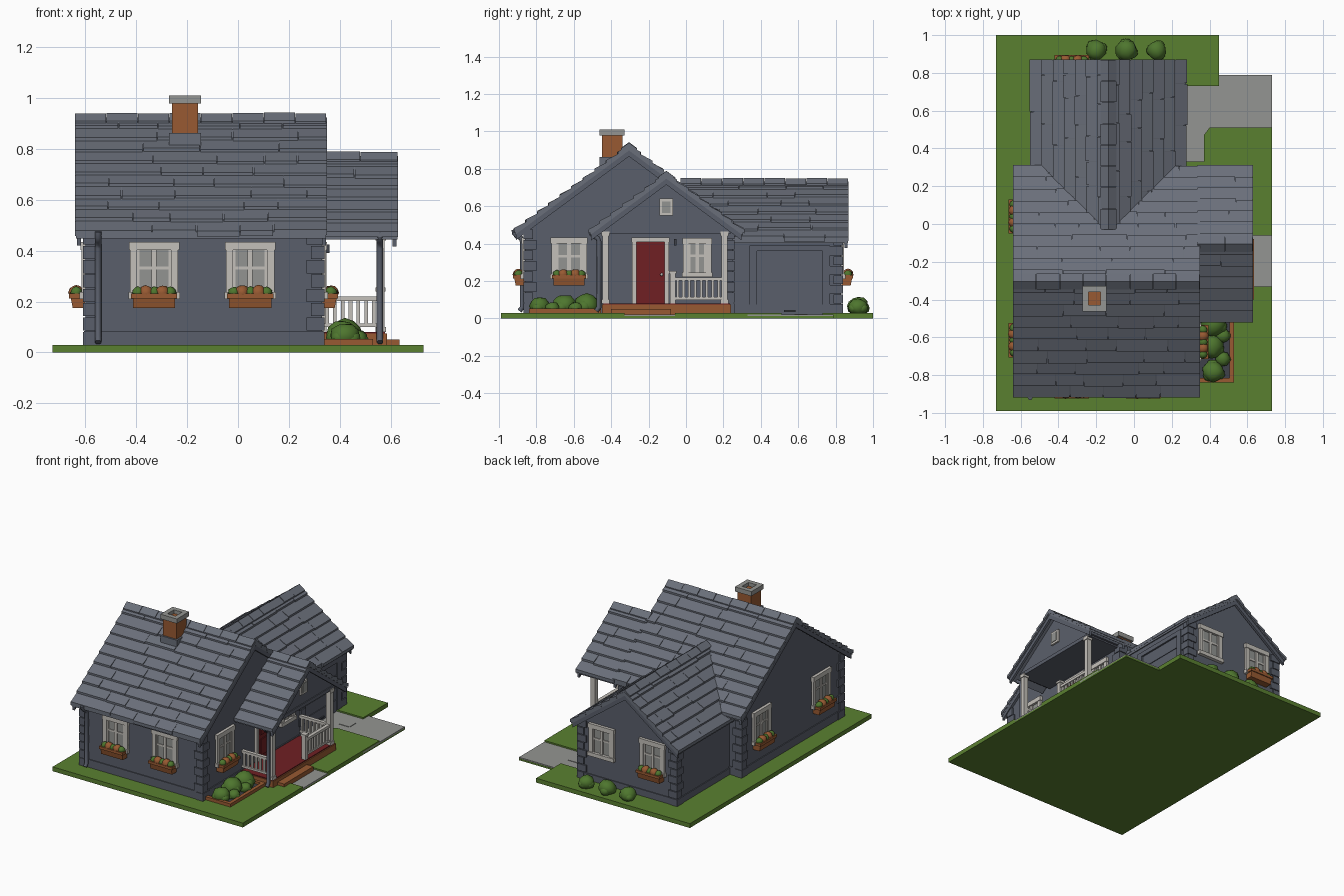
import bpy, bmesh, math, random
from mathutils import Matrix, Vector

if "Cube" in bpy.data.objects:
    bpy.data.objects.remove(bpy.data.objects["Cube"])

random.seed(4)


def material(name, rgb):
    m = bpy.data.materials.new(name)
    lin = [((c / 255 + 0.055) / 1.055) ** 2.4 for c in rgb]
    m.diffuse_color = (*lin, 1)
    m.use_nodes = True
    m.node_tree.nodes["Principled BSDF"].inputs["Base Color"].default_value = m.diffuse_color
    return m


MATS = {k: material(n, c) for k, n, c in [
    ("roof", "roof slate", (106, 111, 122)), ("wall", "wall slate", (90, 95, 107)),
    ("grass", "grass green", (90, 128, 48)), ("stone", "pale concrete", (148, 149, 146)),
    ("trim", "off white trim", (196, 192, 186)), ("glass", "window grey", (146, 148, 145)),
    ("clay", "terracotta", (152, 90, 50)), ("red", "dark red", (112, 32, 36)),
    ("leaf", "leaf green", (78, 118, 46)), ("dark", "dark grey", (62, 65, 74))]}


class Part:
    """One named object assembled from extruded profiles and lumpy balls."""

    def __init__(self, name, at=(0, 0, 0), turn=0):
        self.name, self.bm, self.used = name, bmesh.new(), []
        self.m = Matrix.Translation(at) @ Matrix.Rotation(math.radians(turn), 4, 'Z')

    def slot(self, mat):
        if mat not in self.used:
            self.used.append(mat)
        return self.used.index(mat)

    def prism(self, mat, profile, axis, a0, a1):
        put = {'x': lambda u, v, a: (a, u, v), 'y': lambda u, v, a: (u, a, v),
               'z': lambda u, v, a: (u, v, a)}[axis]
        lo, hi = [[self.bm.verts.new(self.m @ Vector(put(u, v, a))) for u, v in profile] for a in (a0, a1)]
        n = len(lo)
        faces = [self.bm.faces.new(lo), self.bm.faces.new(hi)]
        faces += [self.bm.faces.new((lo[i], lo[(i + 1) % n], hi[(i + 1) % n], hi[i])) for i in range(n)]
        for f in faces:
            f.material_index = self.slot(mat)

    def box(self, mat, x0, x1, y0, y1, z0, z1):
        self.prism(mat, [(x0, y0), (x1, y0), (x1, y1), (x0, y1)], 'z', z0, z1)

    def ball(self, mat, c, r, squash=1.0):
        vs = bmesh.ops.create_icosphere(self.bm, subdivisions=2, radius=r)['verts']
        for v in vs:
            p = v.co * random.uniform(0.9, 1.06)
            v.co = self.m @ (Vector(c) + Vector((p.x, p.y, p.z * squash)))
        for f in {f for v in vs for f in v.link_faces}:
            f.material_index, f.smooth = self.slot(mat), True

    def done(self):
        bmesh.ops.recalc_face_normals(self.bm, faces=self.bm.faces)
        me = bpy.data.meshes.new(self.name)
        self.bm.to_mesh(me)
        self.bm.free()
        for k in self.used:
            me.materials.append(MATS[k])
        bpy.context.collection.objects.link(bpy.data.objects.new(self.name, me))


SLOPE = 0.74


def gable(c, h, ridge, base):
    e = ridge - SLOPE * h
    return [(c - h, base), (c + h, base), (c + h, e), (c, ridge), (c - h, e)]


def chevron(c, h, top, thick):
    e = top - SLOPE * h
    return [(c - h, e), (c, top), (c + h, e), (c + h, e - thick), (c, top - thick), (c - h, e - thick)]


def roof(name, axis, c, h, ridge, a0, a1, rows, ends):
    p = Part(name)
    p.prism("roof", chevron(c, h - 0.006, ridge - 0.012, 0.026), axis, a0 + 0.003, a1 - 0.003)
    for s in (-1, 1):
        for i in range(rows):
            a = a0
            while a < a1 - 0.001:                       # boards of random length
                b = a + random.uniform(0.12, 0.34)
                b = a1 if b > a1 - 0.07 else b
                u, d = h * i / rows, h * (i + 1) / rows + random.uniform(-0.004, 0.003)
                zu, zd = ridge - SLOPE * u, ridge - SLOPE * d + random.uniform(-0.002, 0.002)
                p.prism("roof", [(c + s * u, zu - 0.012), (c + s * d, zd), (c + s * d, zd - 0.022),
                                 (c + s * u, zu - 0.03)], axis, a, b - (0.003 if b < a1 else 0))
                a = b
    n = round((a1 - a0) / 0.12)                         # ridge caps
    for i in range(n):
        w = (a1 - a0) / n
        p.prism("roof", chevron(c, 0.042, ridge + random.uniform(0.003, 0.007), 0.02), axis,
                a0 + i * w, a0 + (i + 1) * w - 0.003)
    for e in ends:                                      # barge boards
        p.prism("wall", chevron(c, h - 0.012, ridge - 0.03, 0.04), axis, e - 0.008, e + 0.008)
    p.done()


def window(name, at, turn, w=0.19, h=0.215, box=True):
    """Local x runs along the wall, local -y points outwards, z=0 is the sill."""
    p = Part(name, at, turn)
    x, t = w / 2, 0.028
    p.box("glass", -x, x, -0.004, 0.01, 0, h)
    for s in (-1, 1):
        p.box("trim", s * x, s * (x - t), -0.016, 0.01, 0, h)
    p.box("trim", -x - 0.004, x + 0.004, -0.02, 0.01, h - t, h + 0.004)
    p.box("trim", -x - 0.006, x + 0.006, -0.024, 0.01, -0.004, t - 0.006)
    p.box("trim", -0.01, 0.01, -0.012, 0.01, 0, h)
    p.box("trim", -x, x, -0.009, 0.01, h * 0.52, h * 0.52 + 0.012)
    for s in (-1, 1):
        p.box("trim", s * (x - t), s * (x - t - 0.01), -0.009, 0.01, 0, h)
    p.done()
    if box:
        p = Part(name + "_flower_box", at, turn)
        p.prism("clay", [(-0.002, -0.04), (-0.002, 0.01), (-0.06, 0.01), (-0.05, -0.04)], 'x', -x + 0.012, x - 0.012)
        p.box("clay", -x + 0.004, x - 0.004, -0.064, 0, -0.002, 0.016)
        for i, mat in enumerate(("leaf", "clay", "leaf", "clay", "leaf")):
            r = 0.03 if mat == "clay" else 0.024
            p.ball(mat, ((i - 2) * 0.032, -0.036, 0.02), r)
        p.done()


# Ground: base plate, paving, lawns
p = Part("base")
p.prism("grass", [(-.73, -.99), (.73, -.99), (.73, .79), (.45, .79), (.45, 1), (-.73, 1)], 'z', 0, 0.012)
p.done()
p = Part("paving")
p.box("stone", .24, .73, -.33, -.06, 0.01, 0.02)
p.box("stone", .24, .73, .33, .788, 0.01, 0.02)
p.box("stone", .37, .45, .58, .65, 0.02, 0.023)
p.done()
p = Part("lawn")
p.prism("grass", [(-.73, -.99), (.73, -.99), (.73, -.33), (.24, -.33), (.24, .73), (.45, .73),
                  (.45, 1), (-.73, 1)], 'z', 0.01, 0.03)
p.prism("grass", [(.24, -.06), (.73, -.06), (.73, .51), (.4, .51), (.37, .47), (.37, .33), (.24, .33)], 'z', 0.01, 0.03)
p.done()

# House walls with plinths
p = Part("main_walls")
p.prism("wall", gable(-.305, .555, .905, .02), 'x', -.60, .33)
p.box("wall", -.606, .336, -.866, .256, .02, .085)
p.done()
p = Part("garage_walls")
p.prism("wall", gable(-.135, .375, .715, .02), 'y', .2, .83)
p.box("wall", -.516, .246, .2, .836, .02, .075)
p.done()
p = Part("porch_gable")
p.prism("wall", gable(-.105, .36, .755, .465), 'x', .33, .57)
p.box("wall", .33, .576, -.45, .24, .455, .48)
p.done()

# Corner blocks: sx, sy give the outward direction
p = Part("corner_blocks")
for x, y, sx, sy in [(-.60, -.86, -1, -1), (.33, -.86, 1, -1), (-.60, .25, -1, 1), (.33, .25, 1, 1),
                     (.24, .83, 1, 1), (-.51, .83, -1, 1)]:
    top = 0.44 if y > 0.5 else 0.48
    for i in range(8):
        dz = (top - 0.03) / 8
        a, b = (0.06, 0.042) if i % 2 else (0.042, 0.06)
        p.box("wall", x + sx * 0.01, x - sx * a, y + sy * 0.01, y - sy * b, .03 + i * dz, .03 + (i + 1) * dz - 0.005)
p.done()

# Roofs
roof("main_roof", 'x', -.305, .615, .936, -.64, .35, 10, (-.625, .338))
roof("porch_roof", 'x', -.105, .415, .785, .335, .63, 7, (.615,))
roof("garage_roof", 'y', -.135, .415, .745, -.03, .87, 7, (.855,))

# Chimney
p = Part("chimney")
p.box("clay", -.26, -.158, -.45, -.34, .74, .985)
p.box("roof", -.272, -.146, -.462, -.328, .74, .862)
for x0, x1, y0, y1 in [(-.272, -.24, -.462, -.328), (-.178, -.146, -.462, -.328),
                       (-.24, -.178, -.462, -.43), (-.24, -.178, -.36, -.328)]:
    p.box("stone", x0, x1, y0, y1, .978, 1.01)
p.done()

# Windows on every side
window("front_window_left", (-.33, -.86, .215), 0)
window("front_window_right", (.048, -.86, .215), 0)
window("side_window", (.33, -.625, .215), 90)
window("porch_window", (.33, .06, .225), 90, 0.15, 0.2, False)
window("left_window_front", (-.60, -.615, .215), -90)
window("left_window_back", (-.60, .04, .215), -90)
window("back_window_left", (.06, .83, .215), 180, box=False)
window("back_window_right", (-.33, .83, .215), 180)
p = Part("gable_vent", (.57, -.105, .55), 90)
p.box("trim", -.036, .036, -.012, 0, 0, .09)
p.box("glass", -.022, .022, -.016, 0, .014, .076)
p.done()

# Front door with frame, panels, knob and lamp
p = Part("front_door", (.33, -.19, .08), 90)
p.box("red", -.075, .075, -.008, 0, 0, .33)
for s in (-1, 1):
    p.box("trim", s * .075, s * .098, -.018, 0, 0, .345)
p.box("trim", -.102, .102, -.02, 0, .328, .352)
for z0, z1 in [(.03, .14), (.17, .30)]:
    p.box("red", -.05, .05, -.014, 0, z0, z1)
p.ball("trim", (.06, -.015, .155), .009)
p.box("dark", .125, .14, -.03, 0, .31, .345)
p.done()

# Garage door
p = Part("garage_door", (.24, .555, .02), 90)
for s in (-1, 1):
    p.box("wall", s * .175, s * .215, -.014, 0, 0, .36)
p.box("wall", -.215, .215, -.014, 0, .34, .37)
for i in range(4):
    p.box("wall", -.172, .172, -.007, 0, i * .085, i * .085 + .081)
p.box("dark", -.03, .03, -.016, 0, .015, .024)
p.done()

# Porch deck, step, posts and railings
p = Part("porch_deck")
p.box("clay", .33, .585, -.45, .24, .02, .074)
p.box("red", .33, .578, -.445, .235, .07, .08)
p.box("clay", .58, .635, -.40, -.08, .015, .05)
p.done()
p = Part("porch_posts")
for y in (-.43, .205):
    p.box("trim", .545, .577, y - .016, y + .016, .08, .465)
    p.box("trim", .54, .582, y - .021, y + .021, .08, .1)
    p.box("trim", .54, .582, y - .021, y + .021, .44, .465)
p.box("trim", .546, .576, -.085, -.055, .08, .24)
p.box("trim", .541, .581, -.09, -.05, .24, .255)
p.done()
for name, at, turn, length in [("front_railing", (.561, -.06, .08), 90, .25),
                               ("left_railing", (.335, -.43, .08), 0, .215),
                               ("right_railing", (.335, .205, .08), 0, .215)]:
    p = Part(name, at, turn)
    p.box("trim", 0, length, -.008, .008, .02, .034)
    p.box("trim", 0, length, -.012, .012, .122, .14)
    n = round(length / .032)
    for i in range(n):
        x = (i + .5) * length / n
        p.box("trim", x - .007, x + .007, -.006, .006, .025, .13)
    p.done()

# Downpipes
for name, x, y in [("main_downpipe", -.55, -.875), ("porch_downpipe", .558, -.465)]:
    cu = bpy.data.curves.new(name, 'CURVE')
    cu.dimensions, cu.bevel_depth, cu.bevel_resolution, cu.use_fill_caps = '3D', 0.013, 2, True
    sp = cu.splines.new('POLY')
    path = [(-.045, .475), (-.042, .455), (-.03, .44), (-.008, .43), (0, .41), (0, .06), (-.015, .04)]
    sp.points.add(len(path) - 1)
    for q, (dy, z) in zip(sp.points, path):
        q.co = (x, y + dy, z, 1)
    cu.materials.append(MATS["wall"])
    ob = bpy.data.objects.new(name, cu)
    bpy.context.collection.objects.link(ob)
    bpy.ops.object.select_all(action='DESELECT')
    ob.select_set(True)
    bpy.context.view_layer.objects.active = ob
    bpy.ops.object.convert(target='MESH')

# Flower bed with clay edging, and bushes
p = Part("flower_bed")
p.box("dark", .34, .52, -.83, -.46, .02, .036)
for x0, x1, y0, y1 in [(.505, .53, -.84, -.46), (.34, .53, -.84, -.815), (.34, .53, -.475, -.455)]:
    p.box("clay", x0, x1, y0, y1, .02, .052)
p.done()
p = Part("bushes")
for x, y, r in [(.42, -.78, .058), (.41, -.65, .065), (.42, -.53, .07), (.47, -.715, .04), (.47, -.59, .04),
                (-.2, .92, .055), (-.04, .92, .058), (.12, .92, .052)]:
    p.ball("leaf", (x, y, .03 + r * .6), r, .9)
    for k in range(3):
        a = k * 2.1 + x * 9
        p.ball("leaf", (x + math.cos(a) * r * .5, y + math.sin(a) * r * .5, .03 + r * .45), r * .6, .9)
p.done()
